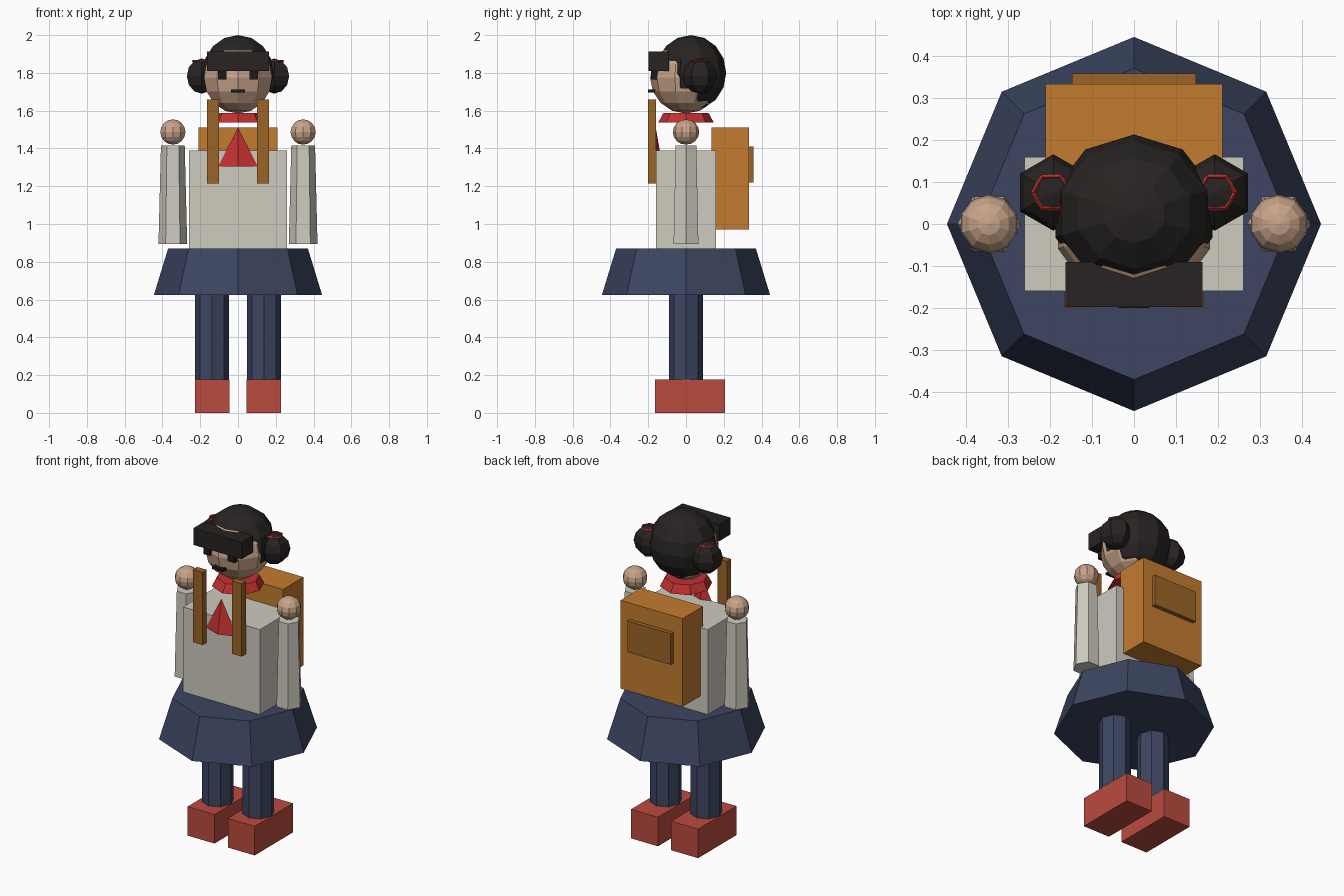
import bpy
from math import radians

if "Cube" in bpy.data.objects:
    bpy.data.objects.remove(bpy.data.objects["Cube"])


def mat(name, r, g, b):
    m = bpy.data.materials.new(name)
    m.diffuse_color = (r, g, b, 1)
    m.use_nodes = True
    m.node_tree.nodes["Principled BSDF"].inputs["Base Color"].default_value = m.diffuse_color
    return m


SKIN = mat("skin", 0.58, 0.37, 0.25)
HAIR = mat("hair", 0.02, 0.017, 0.016)
SHIRT = mat("shirt", 0.62, 0.60, 0.52)
NAVY = mat("navy", 0.045, 0.06, 0.12)
RED = mat("red", 0.55, 0.03, 0.03)
SHOE = mat("shoe_red", 0.5, 0.07, 0.05)
LEATHER = mat("leather", 0.55, 0.2, 0.03)
DARK_LEATHER = mat("dark_leather", 0.33, 0.13, 0.02)
BLACK = mat("black", 0.01, 0.01, 0.012)


def finish(name, material, scale=None):
    o = bpy.context.object
    o.name = name
    if scale:
        o.scale = scale
    bpy.ops.object.transform_apply(location=False, rotation=True, scale=True)
    o.data.materials.append(material)
    return o


def box(name, material, x, y, z):
    """Box given by (min, max) ranges."""
    r = (x, y, z)
    bpy.ops.mesh.primitive_cube_add(size=1, location=[(a + b) / 2 for a, b in r])
    return finish(name, material, [b - a for a, b in r])


def cone(name, material, sides, r1, r2, z, x=0, y=0, turn=0, scale=None):
    bpy.ops.mesh.primitive_cone_add(vertices=sides, radius1=r1, radius2=r2, depth=z[1] - z[0],
                                    location=(x, y, sum(z) / 2), rotation=(0, 0, radians(turn)))
    return finish(name, material, scale)


def ball(name, material, segs, rings, loc, radii):
    bpy.ops.mesh.primitive_uv_sphere_add(segments=segs, ring_count=rings, radius=1, location=loc)
    return finish(name, material, radii)


# Body
box("torso", SHIRT, (-0.26, 0.26), (-0.16, 0.16), (0.87, 1.39))
cone("skirt", NAVY, 8, 0.445, 0.37, (0.625, 0.87))
cone("neckerchief", RED, 8, 0.147, 0.12, (1.537, 1.587))
cone("neckerchief_tail", RED, 4, 0.105, 0, (1.305, 1.51), y=-0.16, scale=(1, 0.34, 1))

# Head and face
ball("head", SKIN, 10, 8, (0, 0, 1.775), (0.19, 0.19, 0.19))
ball("hair", HAIR, 10, 8, (0, 0.026, 1.80), (0.197, 0.187, 0.20))
box("fringe", HAIR, (-0.163, 0.163), (-0.198, -0.09), (1.81, 1.913))
box("mouth", BLACK, (-0.037, 0.037), (-0.2, -0.165), (1.697, 1.711))

# Backpack
box("backpack", LEATHER, (-0.21, 0.21), (0.135, 0.333), (0.97, 1.51))
box("backpack_pocket", DARK_LEATHER, (-0.147, 0.147), (0.32, 0.358), (1.22, 1.41))

# Paired parts
for side, s in (("left", -1), ("right", 1)):
    def span(a, b):
        return tuple(sorted((s * a, s * b)))

    box(side + "_shoe", SHOE, span(0.045, 0.227), (-0.163, 0.207), (0, 0.178))
    cone(side + "_leg", NAVY, 8, 0.09, 0.09, (0.17, 0.64), x=s * 0.137)
    cone(side + "_arm", SHIRT, 6, 0.076, 0.063, (0.895, 1.415), x=s * 0.345, turn=30)
    ball(side + "_hand", SKIN, 10, 8, (s * 0.345, 0, 1.487), (0.07, 0.07, 0.067))
    box(side + "_strap", DARK_LEATHER, span(0.1, 0.165), (-0.2, -0.16), (1.215, 1.66))
    box(side + "_eye", BLACK, span(0.06, 0.105), (-0.185, -0.14), (1.765, 1.81))
    # Hair bun with its tie
    bun = ball(side + "_bun", HAIR, 6, 6, (s * 0.192, 0.075, 1.783), (0.091, 0.091, 0.093))
    bpy.ops.mesh.primitive_torus_add(major_segments=6, minor_segments=4, major_radius=0.043,
                                     minor_radius=0.006, location=(s * 0.197, 0.075, 1.863))
    finish(side + "_hair_tie", RED)
